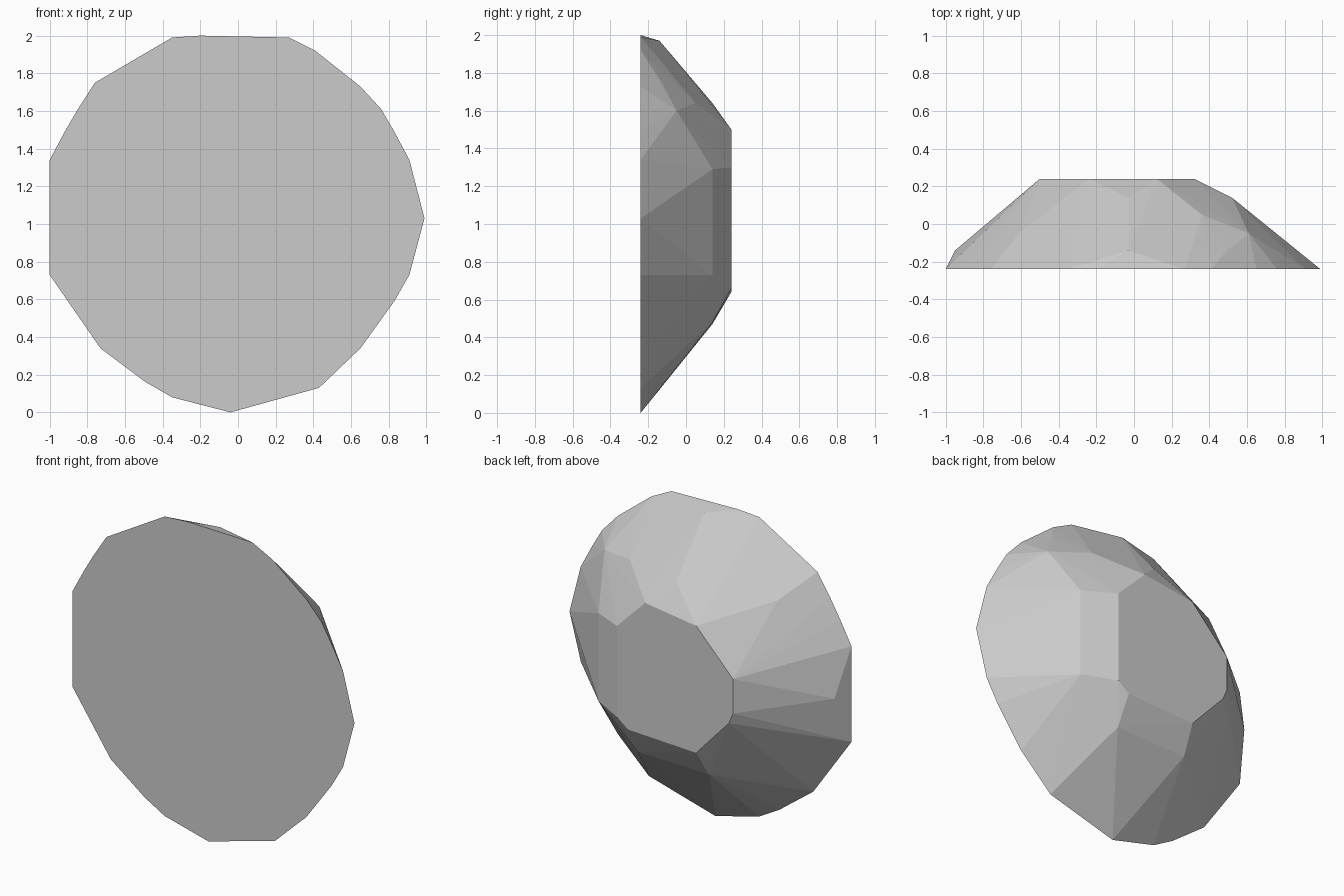
import bpy, bmesh

if "Cube" in bpy.data.objects:
    bpy.data.objects.remove(bpy.data.objects["Cube"])

# Faceted cut-stone disc: irregular layers (x, z) stacked along y, wrapped in a convex skin
layers = {
    # broad flat front
    -0.24: [(-.35, 1.99), (-.2, 2), (.27, 1.99), (.41, 1.92), (.65, 1.73), (.76, 1.61),
            (.83, 1.49), (.91, 1.34), (.99, 1.03), (.91, .73), (.83, .59), (.65, .34),
            (.43, .13), (-.04, 0), (-.35, .08), (-.49, .16), (-.73, .34), (-1, .73),
            (-1, 1.34), (-.92, 1.49), (-.85, 1.61), (-.76, 1.75)],
    # sloping flank
    -0.14: [(-.95, 1.03), (-.03, 1.97), (.49, 1.77)],
    -0.05: [(-.61, 1.6), (.61, 1.6)],
    0.05: [(.36, 1.64)],
    0.14: [(.52, 1.29), (.52, .73), (-.03, 1.64), (-.26, .47), (-.17, .47), (.24, .48)],
    # small flat back
    0.24: [(.12, 1.5), (-.24, 1.45), (-.5, 1.18), (-.5, .96), (-.47, .89),
           (-.24, .64), (.24, .66), (.32, .72), (.32, 1.3)],
}

bm = bmesh.new()
for y, outline in layers.items():
    for x, z in outline:
        bm.verts.new((x, y, z))
hull = bmesh.ops.convex_hull(bm, input=bm.verts)
loose = [v for v in bm.verts if not v.link_faces]
bmesh.ops.delete(bm, geom=loose, context='VERTS')
bmesh.ops.dissolve_limit(bm, angle_limit=0.02, verts=bm.verts, edges=bm.edges)
bmesh.ops.recalc_face_normals(bm, faces=bm.faces)

mesh = bpy.data.meshes.new("faceted_disc")
bm.to_mesh(mesh)
bm.free()
bpy.context.collection.objects.link(bpy.data.objects.new("faceted_disc", mesh))
